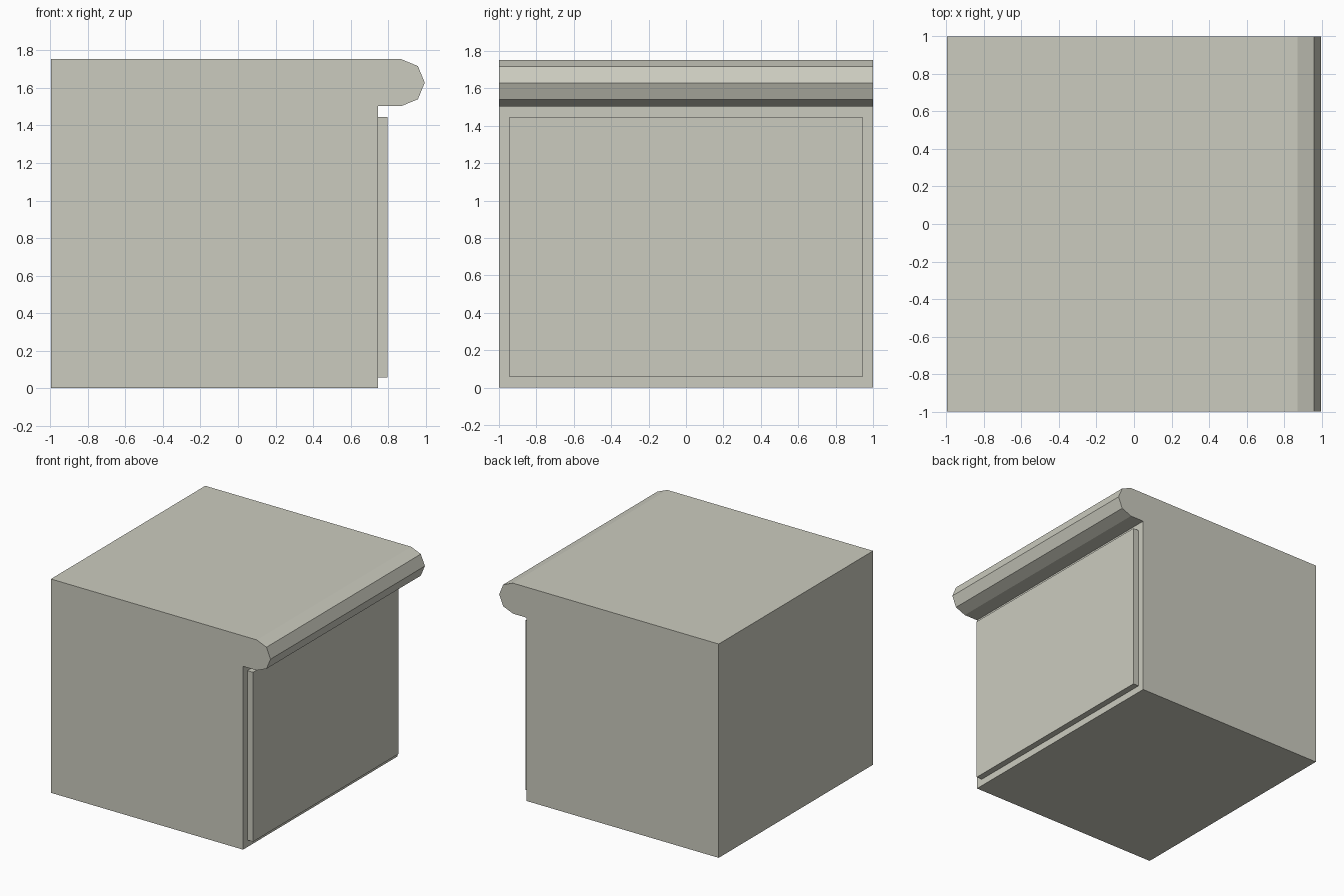
import bpy, bmesh, math

if "Cube" in bpy.data.objects:
    bpy.data.objects.remove(bpy.data.objects["Cube"])

# One warm grey stone colour
stone = bpy.data.materials.new("warm grey stone")
stone.diffuse_color = (0.60, 0.60, 0.52, 1.0)
stone.use_nodes = True
stone.node_tree.nodes["Principled BSDF"].inputs["Base Color"].default_value = stone.diffuse_color


def extrude_y(name, profile, y0, y1):
    """Extrude a closed x-z profile along y into a solid object."""
    bm = bmesh.new()
    face = bm.faces.new([bm.verts.new((x, y0, z)) for x, z in profile])
    out = bmesh.ops.extrude_face_region(bm, geom=[face])
    moved = [g for g in out["geom"] if isinstance(g, bmesh.types.BMVert)]
    bmesh.ops.translate(bm, verts=moved, vec=(0, y1 - y0, 0))
    bmesh.ops.recalc_face_normals(bm, faces=bm.faces)
    mesh = bpy.data.meshes.new(name)
    bm.to_mesh(mesh)
    bm.free()
    mesh.materials.append(stone)
    obj = bpy.data.objects.new(name, mesh)
    bpy.context.collection.objects.link(obj)
    return obj


BACK, RISER = -0.997, 0.746
NOSE_X, NOSE_Z, NOSE_R = 0.87, 1.628, 0.125

# Step block: body with an overhanging, four-sided rounded nosing
nose = [(NOSE_X + NOSE_R * math.cos(a), NOSE_Z + NOSE_R * math.sin(a))
        for a in (math.radians(-90 + 45 * i) for i in range(5))]
profile = [(BACK, 0), (RISER, 0), (RISER, NOSE_Z - NOSE_R)] + nose \
    + [(BACK, NOSE_Z + NOSE_R)]
extrude_y("step_block", profile, -1, 1)

# Raised panel on the riser, slightly sunk into the block
x0, x1, z0, z1 = RISER - 0.01, 0.797, 0.057, 1.446
extrude_y("riser_panel", [(x0, z0), (x1, z0), (x1, z1), (x0, z1)], -0.943, 0.943)
